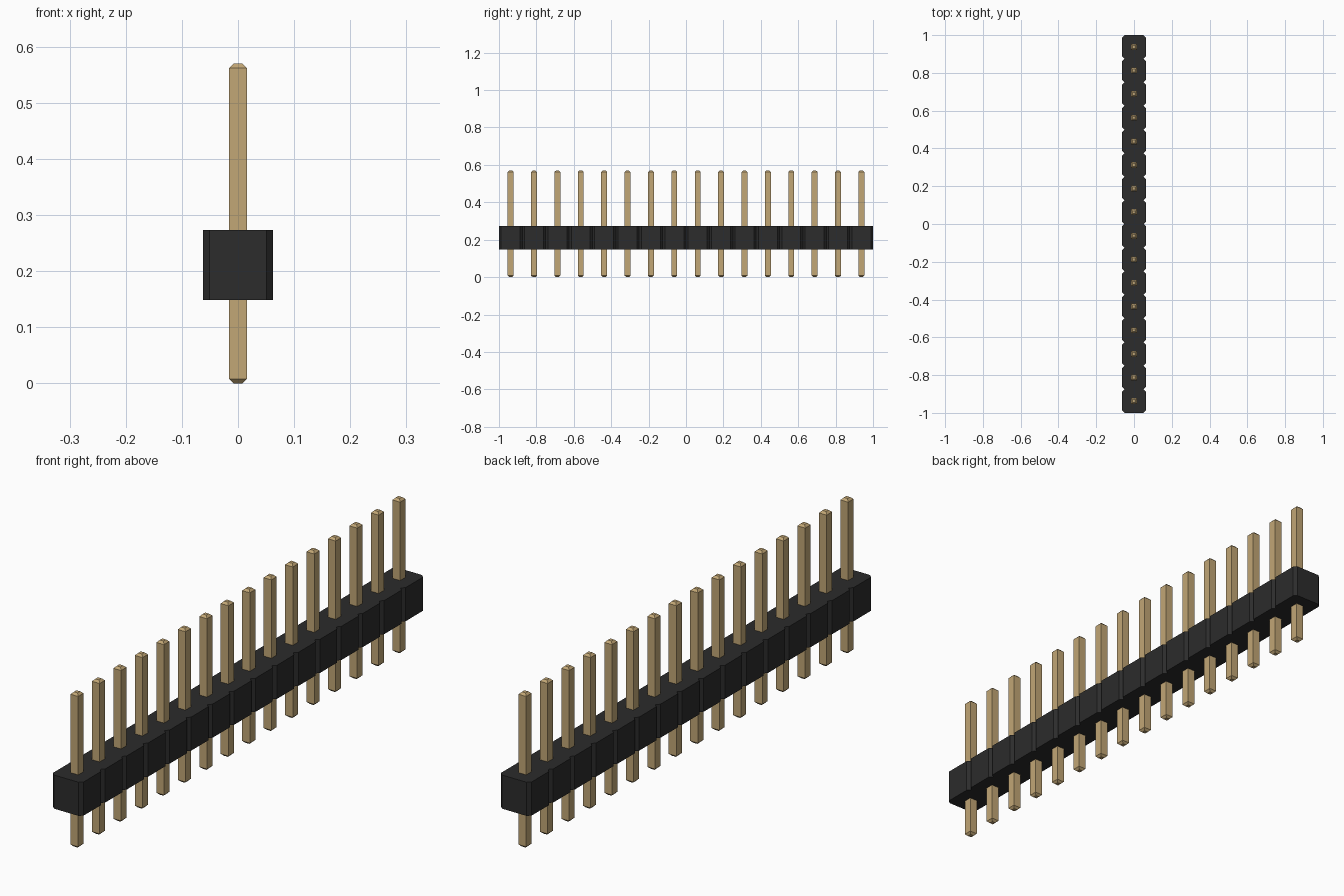
import bpy
import bmesh

cube = bpy.data.objects.get("Cube")
if cube:
    bpy.data.objects.remove(cube, do_unlink=True)

COUNT = 16
PITCH = 2 / COUNT
HALF = PITCH / 2
NOTCH = 0.012
BODY_Z = (0.149, 0.273)
PIN_TOP = 0.57
PIN_HALF = 0.0157
TIP_HALF = 0.0075
TIP_HEIGHT = 0.008


def make_material(name, color):
    mat = bpy.data.materials.new(name)
    mat.use_nodes = True
    mat.diffuse_color = color
    bsdf = next(n for n in mat.node_tree.nodes if n.type == "BSDF_PRINCIPLED")
    bsdf.inputs["Base Color"].default_value = color
    return mat


def loft(name, rings, mat):
    """Mesh that joins equal rings of points and caps both ends."""
    bm = bmesh.new()
    loops = [[bm.verts.new(p) for p in ring] for ring in rings]
    n = len(loops[0])
    for low, high in zip(loops, loops[1:]):
        for i in range(n):
            j = (i + 1) % n
            bm.faces.new((low[i], low[j], high[j], high[i]))
    bm.faces.new(loops[0][::-1])
    bm.faces.new(loops[-1])
    bmesh.ops.recalc_face_normals(bm, faces=bm.faces)
    mesh = bpy.data.meshes.new(name)
    bm.to_mesh(mesh)
    bm.free()
    mesh.materials.append(mat)
    return mesh


def add_object(name, mesh, location=(0, 0, 0)):
    obj = bpy.data.objects.new(name, mesh)
    obj.location = location
    bpy.context.collection.objects.link(obj)
    return obj


plastic = make_material("black_plastic", (0.025, 0.025, 0.025, 1))
gold = make_material("gold_metal", (0.54, 0.385, 0.18, 1))
centers = [-1 + PITCH * (i + 0.5) for i in range(COUNT)]

# Plastic strip: one outline with chamfered notches between the cells
side = [(HALF - NOTCH, -1)]
for y in centers:
    side += [(HALF, y - HALF + NOTCH), (HALF, y + HALF - NOTCH),
             (HALF - NOTCH, y + HALF)]
outline = side + [(-x, y) for x, y in reversed(side)]
strip = loft("plastic_strip", [[(x, y, z) for x, y in outline] for z in BODY_Z], plastic)
add_object("plastic_strip", strip)

# Square pins with tapered tips
corners = [(-1, -1), (1, -1), (1, 1), (-1, 1)]
levels = [(0, TIP_HALF), (TIP_HEIGHT, PIN_HALF),
          (PIN_TOP - TIP_HEIGHT, PIN_HALF), (PIN_TOP, TIP_HALF)]
pin = loft("pin", [[(x * h, y * h, z) for x, y in corners] for z, h in levels], gold)
for i, y in enumerate(centers):
    add_object(f"pin_{i + 1}", pin, (0, y, 0))
